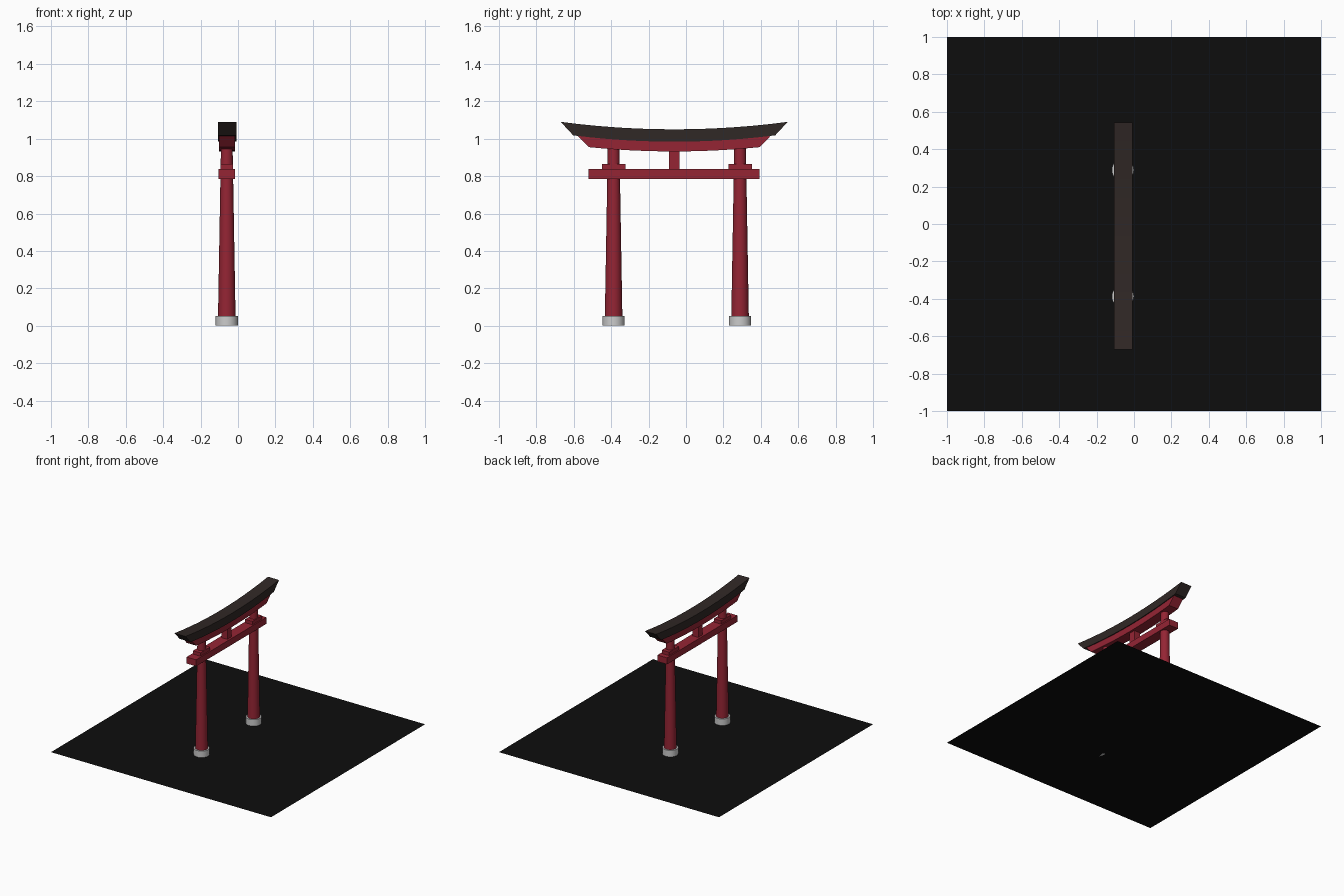
import bpy

if "Cube" in bpy.data.objects:
    bpy.data.objects.remove(bpy.data.objects["Cube"])

CX, CY = -0.06, -0.063          # centre of the gate
POSTS = {"left": -0.387, "right": 0.289}


def material(name, rgb):
    m = bpy.data.materials.new(name)
    m.diffuse_color = (*rgb, 1)
    m.use_nodes = True
    m.node_tree.nodes["Principled BSDF"].inputs["Base Color"].default_value = m.diffuse_color
    return m


RED = material("red paint", (0.30, 0.018, 0.034))
DARK = material("dark roof", (0.03, 0.021, 0.019))
STONE = material("pale stone", (0.6, 0.6, 0.6))
BLACK = material("black ground", (0.004, 0.004, 0.004))


def mesh_object(name, verts, faces, mat):
    me = bpy.data.meshes.new(name)
    me.from_pydata(verts, [], faces)
    me.materials.append(mat)
    ob = bpy.data.objects.new(name, me)
    bpy.context.collection.objects.link(ob)
    return ob


def box(name, y, z0, z1, hx, hy, mat):
    bpy.ops.mesh.primitive_cube_add(size=2, location=(CX, y, (z0 + z1) / 2))
    ob = bpy.context.object
    ob.name = name
    ob.scale = (hx, hy, (z1 - z0) / 2)
    ob.data.materials.append(mat)


def post(name, y, z0, z1, r0, r1, mat):
    bpy.ops.mesh.primitive_cone_add(vertices=32, radius1=r0, radius2=r1, depth=z1 - z0,
                                    location=(CX, y, (z0 + z1) / 2))
    ob = bpy.context.object
    ob.name = name
    ob.data.materials.append(mat)
    bpy.ops.object.shade_smooth_by_angle()


def curved_beam(name, hx, bottom, top, mat, n=12):
    # bottom and top: (half length, height in the middle, height at the ends)
    verts, faces = [], []
    for i in range(n + 1):
        t = 2 * i / n - 1
        for half, mid, end in (bottom, top):
            y, z = CY + half * t, mid + (end - mid) * t * t
            verts += [(CX + 0.002 - hx, y, z), (CX + 0.002 + hx, y, z)]
    for i in range(n):
        a, b = 4 * i, 4 * i + 4
        faces += [(a + p, a + q, b + q, b + p) for p, q in ((0, 1), (1, 3), (3, 2), (2, 0))]
    e = 4 * n
    faces += [(0, 2, 3, 1), (e, e + 1, e + 3, e + 2)]
    mesh_object(name, verts, faces, mat)


# ground sheet
mesh_object("ground_sheet", [(-1, -1, 0), (1, -1, 0), (1, 1, 0), (-1, 1, 0)], [(0, 1, 2, 3)], BLACK)

# posts with stone feet and wedges
for side, y in POSTS.items():
    post(side + "_foot", y, 0, 0.053, 0.059, 0.059, STONE)
    post(side + "_post", y, 0.04, 0.965, 0.047, 0.031, RED)
    box(side + "_wedge", y, 0.83, 0.866, 0.033, 0.063, RED)

# tie beam and central strut
box("tie_beam", CY, 0.785, 0.838, 0.043, 0.457, RED)
box("centre_strut", CY, 0.83, 0.96, 0.027, 0.028, RED)

# curved lintel and roof beam
curved_beam("lintel", 0.043, (0.457, 0.932, 0.955), (0.518, 0.986, 1.018), RED)
curved_beam("roof_beam", 0.05, (0.54, 0.984, 1.018), (0.607, 1.05, 1.09), DARK)
